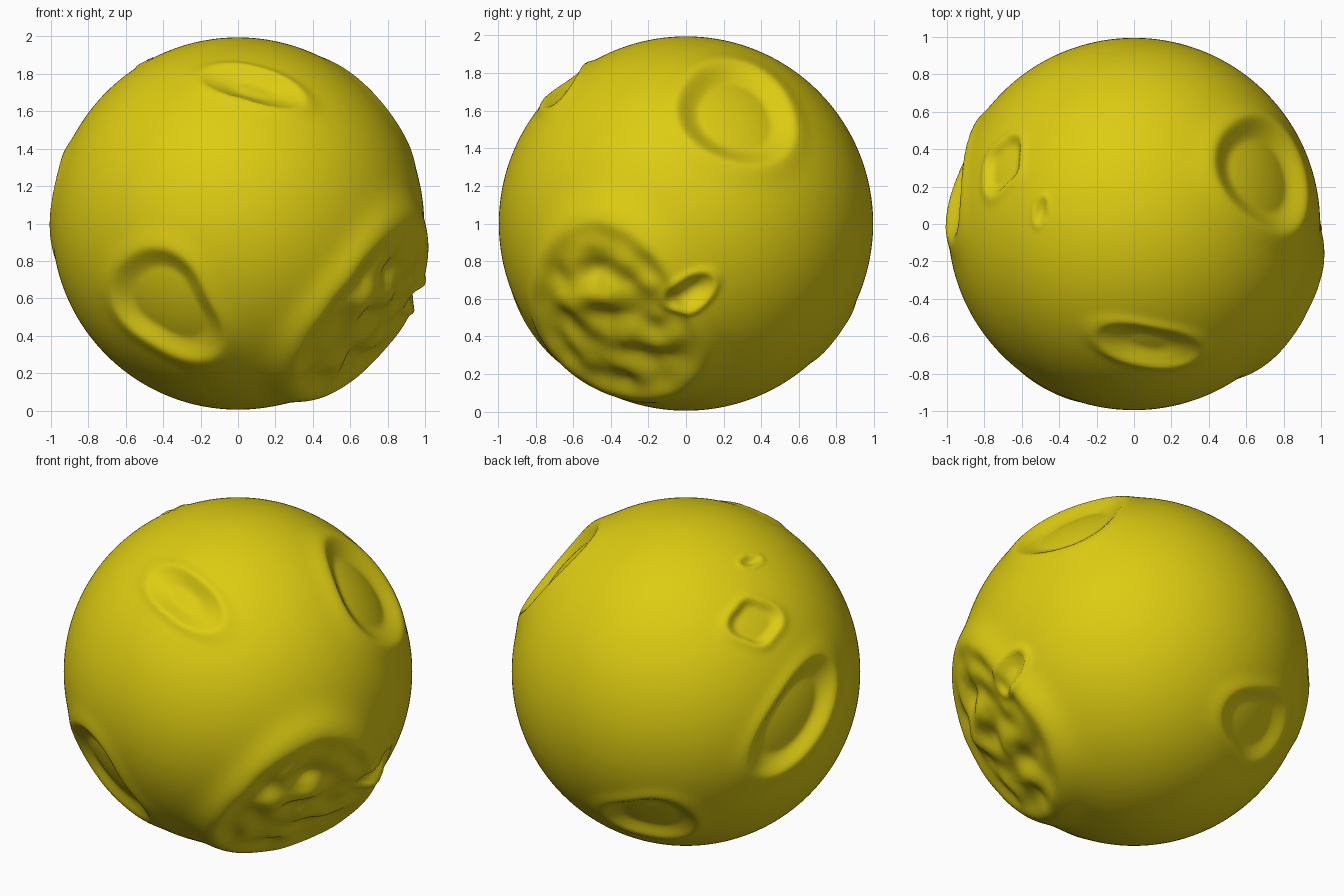
import bpy, bmesh, math
from mathutils import Vector, noise

old = bpy.data.objects.get("Cube")
if old:
    bpy.data.objects.remove(old)

RADIUS = 0.995


def smooth(a, b, t):
    t = max(0.0, min(1.0, (t - a) / (b - a)))
    return t * t * (3 - 2 * t)


class Crater:
    """Oval dent: centre direction, direction of its long tip, width ratio,
    depth, rim height, flat floor share, corner count and corner strength."""

    def __init__(self, centre, tip, ratio, depth, rim, floor=0.6, lobes=3, lobe=0.06, rough=0.0):
        self.n = Vector(centre).normalized()
        t = Vector(tip).normalized()
        self.u = (t - self.n * t.dot(self.n)).normalized()
        self.v = self.n.cross(self.u)
        self.length = t.angle(self.n)
        self.ratio, self.depth, self.rim, self.floor = ratio, depth, rim, floor
        self.lobes, self.lobe, self.rough = lobes, lobe, rough

    def offset(self, d):
        ang = d.angle(self.n)
        if ang > self.length * 2:
            return 0.0
        a = math.atan2(d.dot(self.v), d.dot(self.u))
        edge = 1 / math.hypot(math.cos(a), math.sin(a) / self.ratio)
        edge *= 1 + self.lobe * (math.cos(self.lobes * a) - 1)
        rho = ang / (self.length * edge)
        width = 0.13 if rho < 1 else 0.22
        h = self.rim * math.exp(-((rho - 1) / width) ** 2)
        h -= self.depth * (1 - smooth(self.floor, 1.0, rho))
        if self.rough:
            h += self.rough * noise.noise(d * 6) * (1 - smooth(0.6, 1.1, rho))
        return h


craters = [
    # front upper slit and front lower dent
    Crater((.08, -.66, .75), (.36, -.68, .63), .5, .045, .012, .3, 2, .05),
    Crater((-.4, -.8, -.45), (-.1, -.7, -.7), .78, .05, .012, .6, 3, .08),
    # large upper dent
    Crater((.72, .28, .61), (.42, .3, .86), .9, .065, .012, .6, 3, .04),
    # rough faceted patch low on the left side, with its small pit
    Crater((.72, -.4, -.53), (.9, -.45, .02), .85, .035, .045, .1, 3, .04, .05),
    Crater((.93, .02, -.36), (.9, .14, -.27), .6, .05, .015, .1, 2, .0),
    # right side: long dent, small dent, tiny pit
    Crater((-.94, .24, .05), (-.82, .52, -.23), .58, .065, .012, .6, 2, .03),
    Crater((-.71, .32, .63), (-.62, .48, .62), .8, .03, .01, .6, 4, .06),
    Crater((-.5, .07, .86), (-.48, .15, .86), .5, .02, .008, .1, 2, .0),
    # back lower dent
    Crater((-.29, .76, -.57), (.02, .81, -.58), .75, .045, .01, .55, 3, .06),
]

# cratered ball
bm = bmesh.new()
bmesh.ops.create_icosphere(bm, subdivisions=7, radius=1)
for vert in bm.verts:
    d = vert.co.normalized()
    vert.co = d * (RADIUS + sum(c.offset(d) for c in craters))
    vert.co.z += 1
for face in bm.faces:
    face.smooth = True
mesh = bpy.data.meshes.new("cratered_ball")
bm.to_mesh(mesh)
bm.free()
ball = bpy.data.objects.new("cratered_ball", mesh)
bpy.context.collection.objects.link(ball)

# yellow surface
color = (0.72, 0.60, 0.006, 1)
mat = bpy.data.materials.new("yellow")
mat.use_nodes = True
mat.diffuse_color = color
mat.node_tree.nodes["Principled BSDF"].inputs["Base Color"].default_value = color
mesh.materials.append(mat)
